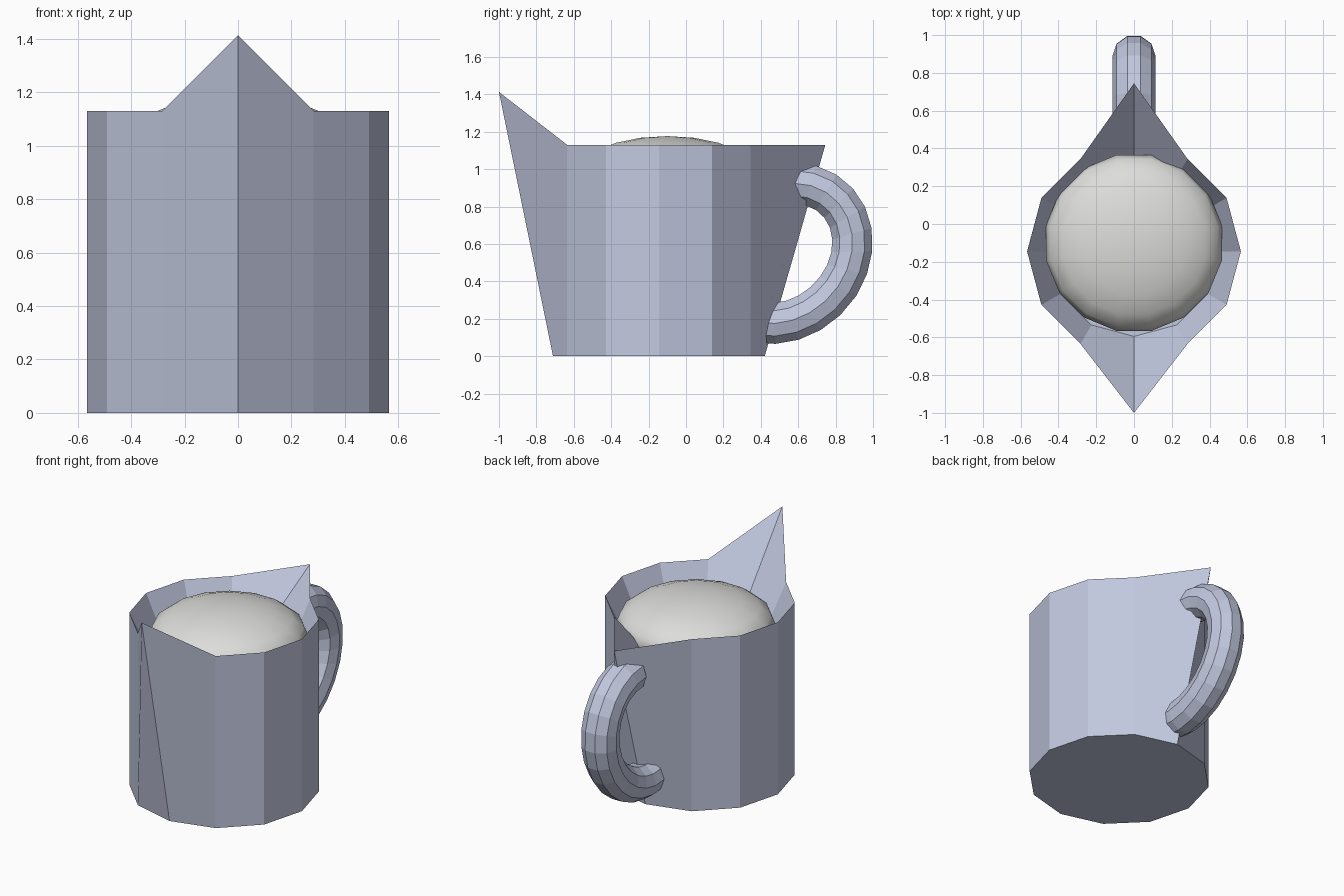
import bpy, bmesh, math
from mathutils import Vector

if "Cube" in bpy.data.objects:
    bpy.data.objects.remove(bpy.data.objects["Cube"])


def material(name, rgb):
    m = bpy.data.materials.new(name)
    m.diffuse_color = (*rgb, 1)
    m.use_nodes = True
    m.node_tree.nodes["Principled BSDF"].inputs["Base Color"].default_value = m.diffuse_color
    return m


def finish(bm, name, mat):
    bmesh.ops.recalc_face_normals(bm, faces=bm.faces)
    me = bpy.data.meshes.new(name)
    bm.to_mesh(me)
    bm.free()
    me.materials.append(mat)
    ob = bpy.data.objects.new(name, me)
    bpy.context.collection.objects.link(ob)
    return ob


def bridge(bm, a, b):
    for i in range(len(a)):
        j = (i + 1) % len(a)
        bm.faces.new((a[i], a[j], b[j], b[i]))


china = material("pale_blue_china", (0.54, 0.58, 0.74))
cream = material("milk_white", (0.72, 0.72, 0.70))

# Jug body: 12-sided wall, rim pulled into a front spout and a back point
SIDES, CY = 12, -0.145


def ring(bm, radius, z):
    return [bm.verts.new((radius * math.sin(math.tau * i / SIDES),
                          CY - radius * math.cos(math.tau * i / SIDES), z))
            for i in range(SIDES)]


bm = bmesh.new()
base = ring(bm, 0.566, 0)
rim = ring(bm, 0.566, 1.13)
well = ring(bm, 0.45, 0.89)
rim[0].co = (0, -1, 1.413)
rim[SIDES // 2].co = (0, 0.745, 1.13)
bridge(bm, base, rim)
bridge(bm, rim, well)
bm.faces.new(base)
bm.faces.new(well)
finish(bm, "jug_body", china)

# Milk: flattened smooth dome
bm = bmesh.new()
bmesh.ops.create_uvsphere(bm, u_segments=16, v_segments=10, radius=1)
for v in bm.verts:
    a = math.pi / 16
    x, y = v.co.x, v.co.y
    v.co = (0.475 * (x * math.cos(a) - y * math.sin(a)),
            -0.1 + 0.475 * (x * math.sin(a) + y * math.cos(a)),
            0.99 + 0.187 * v.co.z)
for f in bm.faces:
    f.smooth = True
finish(bm, "milk", cream)

# Handle: faceted tube along a leaning half loop, ends sunk in the wall
bm = bmesh.new()
STEPS, TUBE = 13, 10
start, end = math.radians(-102), math.radians(90)
rings = []
for k in range(STEPS + 1):
    t = start + (end - start) * k / STEPS
    c, s = math.cos(t), math.sin(t)
    centre = Vector((0, 0.515 + 0.37 * c + 0.06 * s, 0.55 + 0.375 * s))
    out = Vector((0, c, s))
    rings.append([bm.verts.new(centre + 0.115 * (
        out * math.sin(math.tau * i / TUBE)
        + Vector((1, 0, 0)) * math.cos(math.tau * i / TUBE)))
        for i in range(TUBE)])
for a, b in zip(rings, rings[1:]):
    bridge(bm, a, b)
bm.faces.new(rings[0])
bm.faces.new(rings[-1])
finish(bm, "handle", china)
